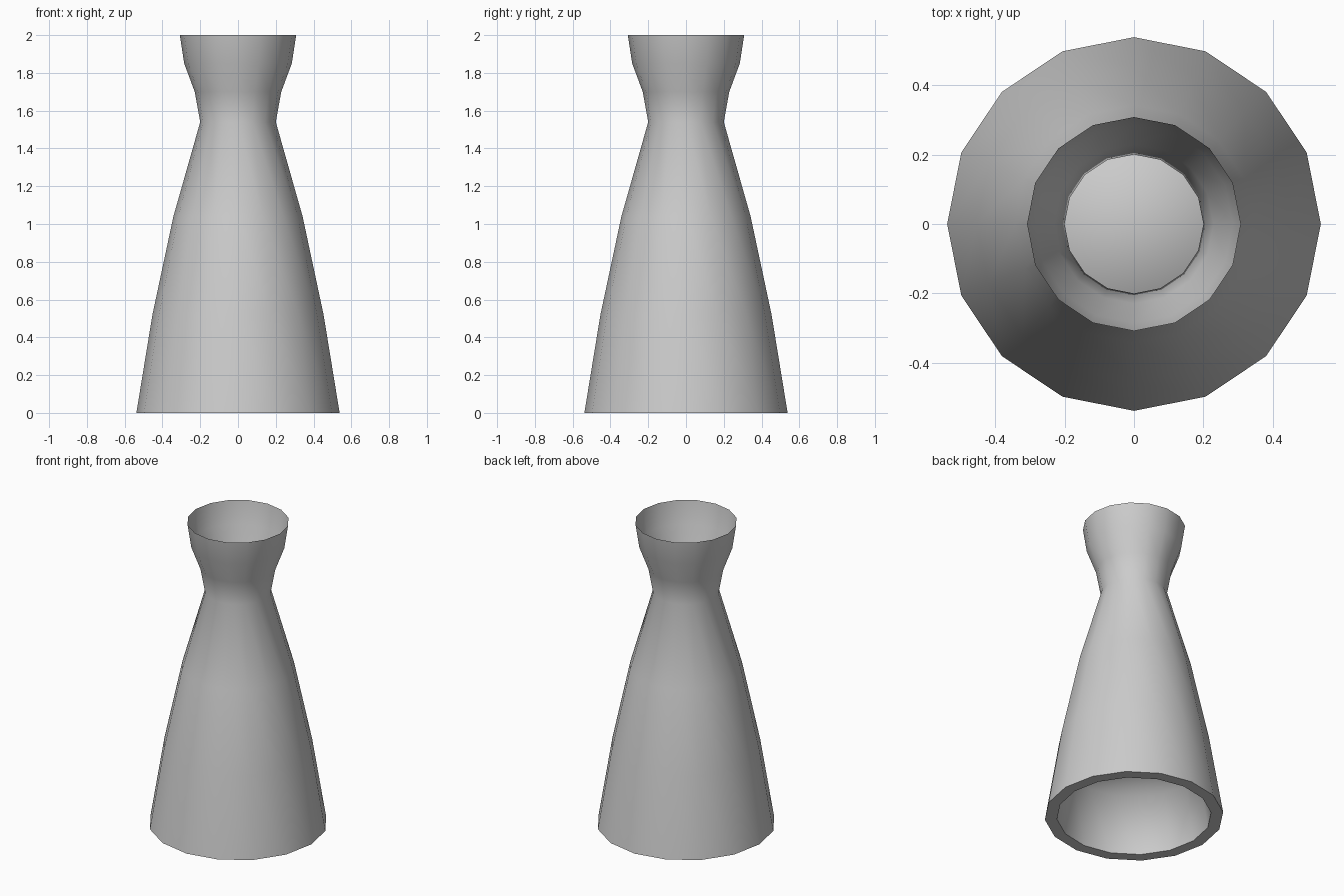
import bpy, bmesh, math

if "Cube" in bpy.data.objects:
    bpy.data.objects.remove(bpy.data.objects["Cube"], do_unlink=True)

SIDES = 16

grey = bpy.data.materials.new("plain grey")
grey.use_nodes = True
colour = (0.6, 0.6, 0.6, 1)
grey.diffuse_color = colour
grey.node_tree.nodes["Principled BSDF"].inputs["Base Color"].default_value = colour

# Thin chamber and throat, flared bell, bottom rim, then the recess inside the bell
chamber = [(0.308, 2.0), (0.285, 1.85), (0.229, 1.70), (0.2, 1.54)]
bell = [(0.342, 1.04), (0.453, 0.52), (0.538, 0.0)]
recess = [(0.465, 0.0), (0.41, 0.37)]

# Spin the profile around z
bm = bmesh.new()
verts = [bm.verts.new((r, 0, z)) for r, z in chamber + bell + recess]
edges = [bm.edges.new(pair) for pair in zip(verts, verts[1:])]
bmesh.ops.spin(bm, geom=verts + edges, cent=(0, 0, 0), axis=(0, 0, 1),
               angle=math.tau, steps=SIDES)
bmesh.ops.remove_doubles(bm, verts=bm.verts, dist=0.0005)

# Close the recess with one flat face, leaving the chamber mouth open
recess_loop = [e for e in bm.edges if e.is_boundary and e.verts[0].co.z < 1]
bmesh.ops.edgeloop_fill(bm, edges=recess_loop)
bmesh.ops.recalc_face_normals(bm, faces=bm.faces)

# Smooth everywhere except the crisp bottom rim
for face in bm.faces:
    face.smooth = True
for edge in bm.edges:
    edge.smooth = max(v.co.z for v in edge.verts) > 0.001

mesh = bpy.data.meshes.new("rocket_nozzle")
bm.to_mesh(mesh)
bm.free()
mesh.materials.append(grey)
nozzle = bpy.data.objects.new("rocket_nozzle", mesh)
bpy.context.collection.objects.link(nozzle)
